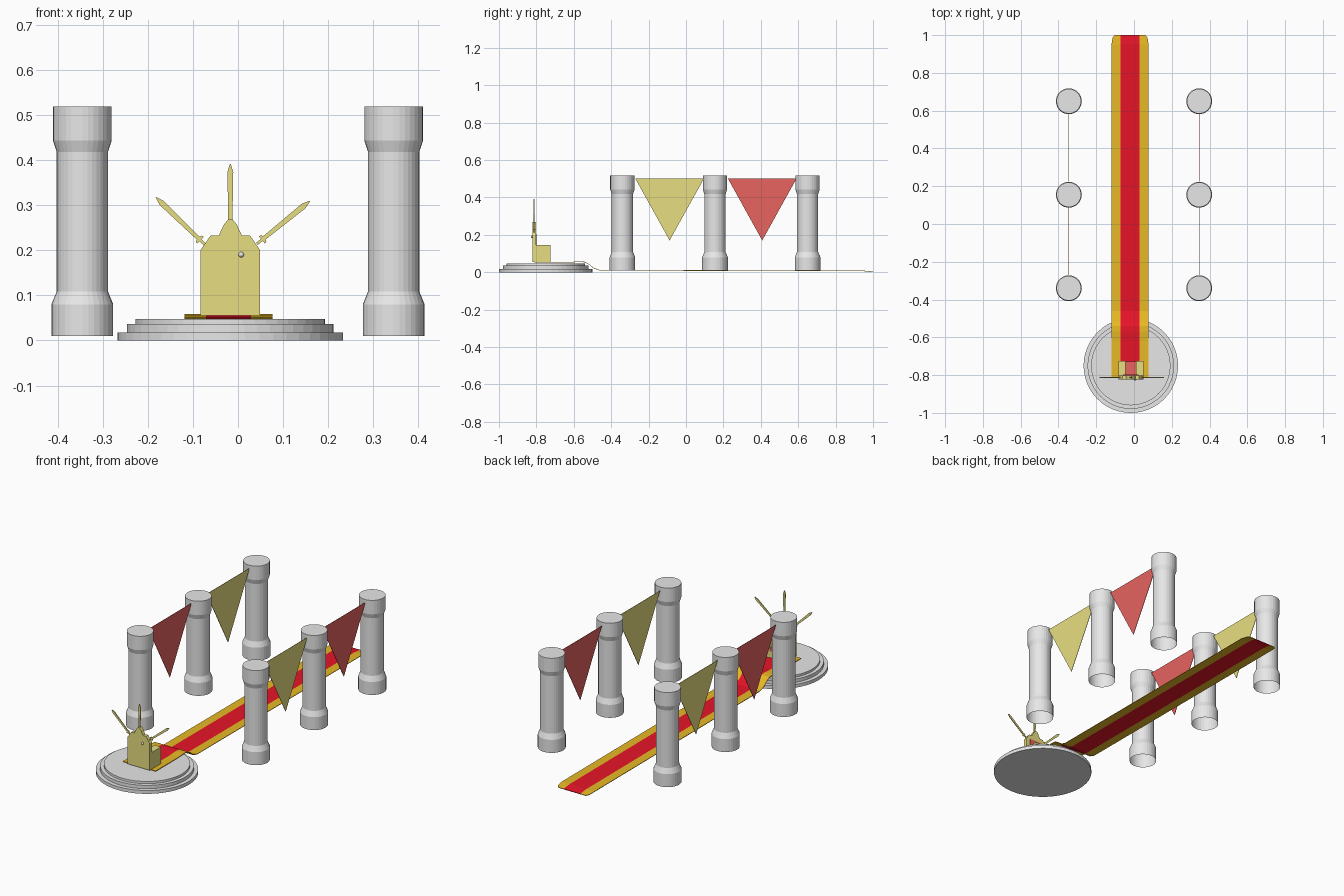
import bpy, bmesh, math
from mathutils import Vector

cube = bpy.data.objects.get("Cube")
if cube:
    bpy.data.objects.remove(cube, do_unlink=True)


def material(name, color):
    m = bpy.data.materials.new(name)
    m.use_nodes = True
    m.diffuse_color = (*color, 1)
    m.node_tree.nodes["Principled BSDF"].inputs["Base Color"].default_value = (*color, 1)
    return m


STONE = material("stone grey", (0.8, 0.8, 0.8))
CARPET_RED = material("carpet red", (0.8, 0.007, 0.022))
CARPET_GOLD = material("carpet gold", (0.8, 0.48, 0.018))
PALE_GOLD = material("pale gold", (0.8, 0.73, 0.22))
CLOTH_RED = material("cloth red", (0.8, 0.125, 0.115))
MID = -0.017  # centre line of dais and throne


def finish(name, bm, *mats):
    bmesh.ops.recalc_face_normals(bm, faces=bm.faces)
    mesh = bpy.data.meshes.new(name)
    bm.to_mesh(mesh)
    bm.free()
    ob = bpy.data.objects.new(name, mesh)
    for m in mats:
        mesh.materials.append(m)
    bpy.context.collection.objects.link(ob)
    return ob


def lathe(name, profile, center, mat, cap_bottom=True, sides=32):
    """Turn (radius, z) points around a vertical axis."""
    bm = bmesh.new()
    rings = []
    for r, z in profile:
        rings.append([bm.verts.new((center[0] + r * math.cos(math.tau * i / sides),
                                    center[1] + r * math.sin(math.tau * i / sides), z))
                      for i in range(sides)])
    for a, b in zip(rings, rings[1:]):
        for i in range(sides):
            j = (i + 1) % sides
            bm.faces.new((a[i], a[j], b[j], b[i]))
    bm.faces.new(rings[-1])
    if cap_bottom:
        bm.faces.new(rings[0])
    return finish(name, bm, mat)


def plate(name, points, offset, mat):
    """Extrude a closed outline of 3D points along an offset."""
    bm = bmesh.new()
    face = bm.faces.new([bm.verts.new(p) for p in points])
    new = bmesh.ops.extrude_face_region(bm, geom=[face], use_keep_orig=True)
    verts = [g for g in new["geom"] if isinstance(g, bmesh.types.BMVert)]
    bmesh.ops.translate(bm, vec=Vector(offset), verts=verts)
    return finish(name, bm, mat)


def box(name, x0, x1, y0, y1, z0, z1, mat):
    return plate(name, [(x0, y0, z0), (x1, y0, z0), (x1, y1, z0), (x0, y1, z0)],
                 (0, 0, z1 - z0), mat)


# Round stepped dais
lathe("dais", [(0.25, 0), (0.25, 0.018), (0.229, 0.018), (0.229, 0.036),
               (0.21, 0.036), (0.21, 0.048)], (MID, -0.75), STONE, sides=48)

# Two rows of columns, open underneath
COLUMN = [(0.0685, 0.01), (0.0685, 0.08), (0.057, 0.108), (0.057, 0.418),
          (0.065, 0.443), (0.065, 0.518)]
ROWS = (-0.34, 0.155, 0.65)
for side, x in (("left", 0.345), ("right", -0.345)):
    for n, y in enumerate(ROWS):
        lathe(f"{side}_column_{n + 1}", COLUMN, (x, y), STONE, cap_bottom=False)
    # Pennants hanging between columns, colours swapped across the aisle
    for n in range(2):
        mid = (ROWS[n] + ROWS[n + 1]) / 2 + 0.005
        gold = (n == 0) == (side == "left")
        plate(f"{side}_pennant_{n + 1}",
              [(x - 0.001, mid - 0.183, 0.5), (x - 0.001, mid + 0.183, 0.5),
               (x - 0.001, mid, 0.17)],
              (0.002, 0, 0), PALE_GOLD if gold else CLOTH_RED)

# Carpet running along the floor and up onto the dais
PATH = [(1.0, 0.003, 0.016), (0.985, 0.005, 0.005), (0.95, 0.009, 0), (-0.46, 0.012, 0),
        (-0.495, 0.024, 0), (-0.515, 0.042, 0), (-0.54, 0.056, 0),
        (-0.57, 0.058, 0), (-0.62, 0.055, 0), (-0.81, 0.055, 0)]
bm = bmesh.new()
layers = []
for drop in (0, 0.003):
    layers.append([[bm.verts.new((x, y, z - drop)) for x in
                    (-0.119 + inset, -0.071, 0.029, 0.077 - inset)]
                   for y, z, inset in PATH])
for rows in layers:
    for a, b in zip(rows, rows[1:]):
        for i in range(3):
            bm.faces.new((a[i], a[i + 1], b[i + 1], b[i])).material_index = int(i != 1)
top, low = layers
for r in range(len(PATH) - 1):
    for i in (0, 3):
        bm.faces.new((top[r][i], top[r + 1][i], low[r + 1][i], low[r][i])).material_index = 1
for r in (0, -1):
    for i in range(3):
        f = bm.faces.new((top[r][i], top[r][i + 1], low[r][i + 1], low[r][i]))
        f.material_index = int(i != 1)
finish("carpet", bm, CARPET_RED, CARPET_GOLD)

# Throne back with a stepped crest
half = [(0.066, 0.055), (0.066, 0.2), (0.044, 0.232), (0.026, 0.232),
        (0.014, 0.257), (0.005, 0.268)]
outline = half + [(-x, z) for x, z in reversed(half)]
plate("throne_back", [(MID + x, -0.822, z) for x, z in outline], (0, 0.02, 0), PALE_GOLD)

# Arms, seat and cushions, facing the carpet
for name, s in (("left_arm", 1), ("right_arm", -1)):
    x0, x1 = sorted((MID + s * 0.028, MID + s * 0.066))
    box(name, x0, x1, -0.802, -0.725, 0.055, 0.145, PALE_GOLD)
box("seat", MID - 0.028, MID + 0.028, -0.802, -0.728, 0.055, 0.09, PALE_GOLD)
box("seat_cushion", MID - 0.028, MID + 0.028, -0.802, -0.727, 0.09, 0.105, CLOTH_RED)
box("back_cushion", MID - 0.04, MID + 0.04, -0.802, -0.798, 0.105, 0.205, CLOTH_RED)

# Swords fanning out from the crest: (half width, distance along)
SWORD = [(0.003, 0), (0.003, 0.014), (0.010, 0.014), (0.010, 0.019), (0.0045, 0.021),
         (0.0065, 0.133), (0.001, 0.151)]
for name, bx, bz, angle in (("centre_sword", MID, 0.24, 0),
                            ("right_sword", -0.073, 0.212, 46),
                            ("left_sword", 0.042, 0.214, -51)):
    c, s = math.cos(math.radians(angle)), math.sin(math.radians(angle))
    shape = SWORD + [(-w, t) for w, t in reversed(SWORD)]
    plate(name, [(bx + w * c - t * s, -0.816, bz + w * s + t * c) for w, t in shape],
          (0, 0.005, 0), PALE_GOLD)

# Small round stud on the rear of the throne
bpy.ops.mesh.primitive_uv_sphere_add(segments=16, ring_count=8, radius=0.006,
                                     location=(0.007, -0.823, 0.19))
stud = bpy.context.object
stud.name = "stud"
stud.data.materials.append(STONE)
bpy.ops.object.shade_smooth_by_angle()
